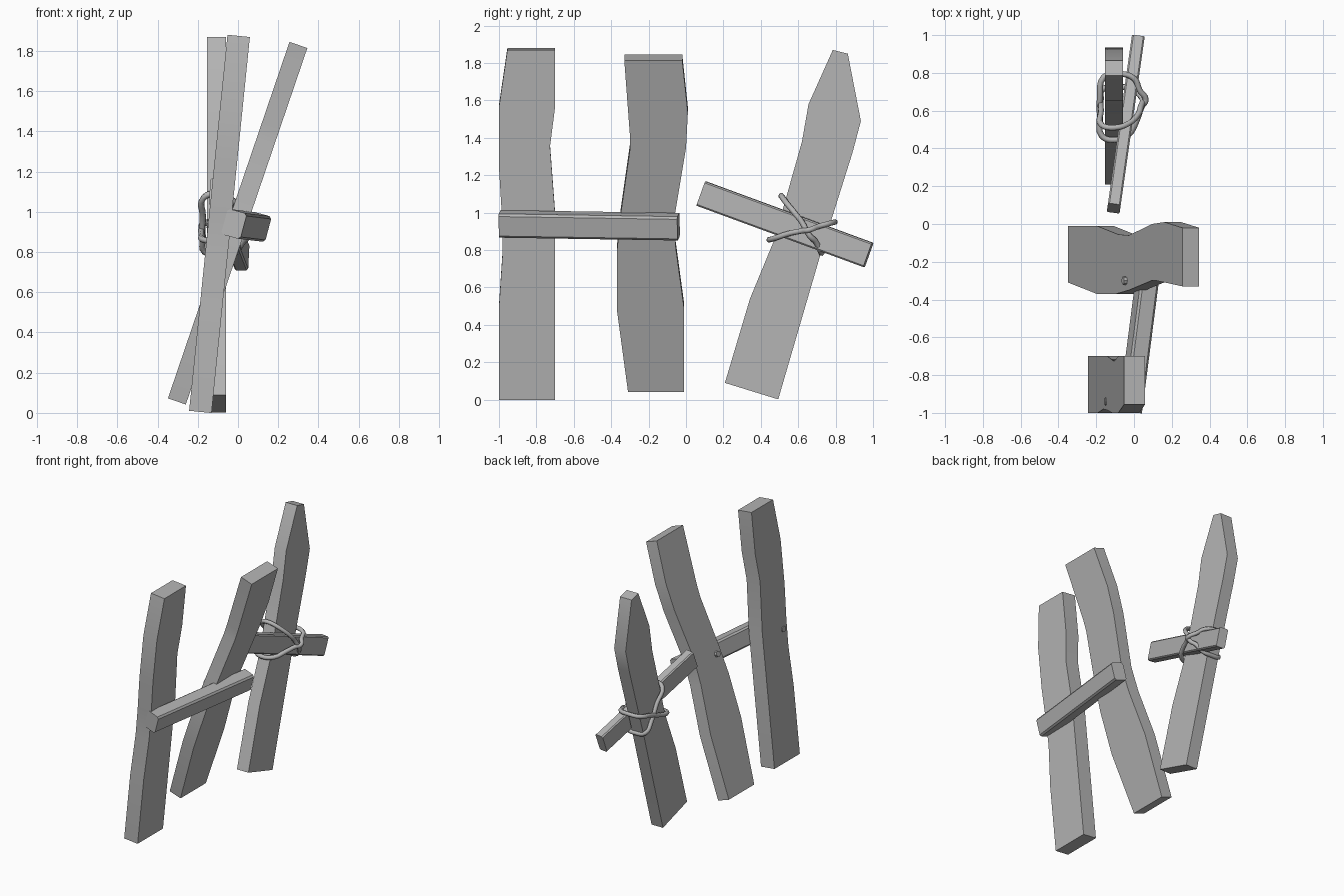
import bpy, bmesh, math
from mathutils import Vector, Matrix

if "Cube" in bpy.data.objects:
    bpy.data.objects.remove(bpy.data.objects["Cube"])

# Weathered dark grey shared by every part
grey = bpy.data.materials.new("weathered_grey")
grey.diffuse_color = (0.46, 0.46, 0.46, 1)
grey.use_nodes = True
grey.node_tree.nodes["Principled BSDF"].inputs["Base Color"].default_value = grey.diffuse_color


def finish(ob):
    """Link, colour and smooth shallow angles."""
    bpy.context.collection.objects.link(ob)
    ob.data.materials.append(grey)
    if ob.type == 'MESH':
        bpy.ops.object.select_all(action='DESELECT')
        ob.select_set(True)
        bpy.context.view_layer.objects.active = ob
        bpy.ops.object.shade_smooth_by_angle(angle=math.radians(30))
    return ob


def add_mesh(name, bm):
    bmesh.ops.recalc_face_normals(bm, faces=bm.faces)
    me = bpy.data.meshes.new(name)
    bm.to_mesh(me)
    bm.free()
    return finish(bpy.data.objects.new(name, me))


def plank(name, outline, x_mid, slope, thick):
    """Extrude a (y, z) outline across a board leaning in x; x_mid is x at z = 0.94."""
    a = math.atan(slope)
    half = Vector((math.cos(a), 0, -math.sin(a))) * thick / 2
    bm = bmesh.new()
    sides = []
    for s in (-1, 1):
        sides.append([bm.verts.new(Vector((x_mid + (z - 0.94) * slope, y, z)) + half * s)
                      for y, z in outline])
    n = len(outline)
    bm.faces.new(sides[0])
    bm.faces.new(sides[1])
    for i in range(n):
        j = (i + 1) % n
        bm.faces.new((sides[0][i], sides[0][j], sides[1][j], sides[1][i]))
    return add_mesh(name, bm)


def rail(name, start, end, thick, height, roll, chamfer):
    """Beam between two points, its four long edges chamfered and its ends cut flat."""
    p, q = Vector(start), Vector(end)
    d = (q - p).normalized()
    side = d.cross(Vector((0, 0, 1))).normalized()
    rot = Matrix((side, d, side.cross(d))).transposed()
    rot = rot @ Matrix.Rotation(roll, 3, 'Y')
    bm = bmesh.new()
    bmesh.ops.create_cube(bm, size=1)
    for v in bm.verts:
        v.co = Vector((v.co.x * thick, v.co.y * (q - p).length, v.co.z * height))
    long_edges = [e for e in bm.edges if abs(e.verts[0].co.y - e.verts[1].co.y) > 0.1]
    bmesh.ops.bevel(bm, geom=long_edges, offset=chamfer, segments=1, affect='EDGES')
    for v in bm.verts:
        v.co = (p + q) / 2 + rot @ v.co
    return add_mesh(name, bm)


def rope(name, p, q, section):
    """Closed rope loop; section gives (fraction from p to q, x, z offset)."""
    cu = bpy.data.curves.new(name, 'CURVE')
    cu.dimensions = '3D'
    cu.bevel_depth = 0.016
    cu.bevel_resolution = 1
    cu.resolution_u = 4
    sp = cu.splines.new('BEZIER')
    sp.bezier_points.add(len(section) - 1)
    for bp, (f, x, dz) in zip(sp.bezier_points, section):
        bp.co = (x, p[0] + (q[0] - p[0]) * f, p[1] + (q[1] - p[1]) * f + dz)
        bp.handle_left_type = bp.handle_right_type = 'AUTO'
    sp.use_cyclic_u = True
    finish(bpy.data.objects.new(name, cu))


def nail(name, loc, slope):
    bm = bmesh.new()
    bmesh.ops.create_cone(bm, cap_ends=True, segments=8, radius1=0.022, radius2=0.022, depth=0.04)
    m = Matrix.Translation(loc) @ Matrix.Rotation(math.pi / 2 + math.atan(slope), 4, 'Y')
    bmesh.ops.transform(bm, matrix=m, verts=bm.verts)
    add_mesh(name, bm)


# Three upright boards
plank("front_plank", [(-1, .005), (-.7, .005), (-.7, 1.0), (-.727, 1.36), (-.7, 1.57), (-.7, 1.875),
                      (-.955, 1.875), (-1, 1.57), (-1, 1.25), (-.985, 1.0), (-.98, .8), (-1, .5)],
      -0.092, 0.102, 0.112)
plank("middle_plank", [(-.31, .057), (-.01, .057), (-.01, .5), (-.055, .83), (-.06, 1.0), (0, 1.36),
                       (.01, 1.55), (-.02, 1.83), (-.33, 1.83), (-.3, 1.43), (-.3, 1.35),
                       (-.35, 1.0), (-.37, .8), (-.37, .5)],
      -0.003, 0.341, 0.094)
plank("back_plank", [(.208, .09), (.493, .002), (.72, .78), (.89, 1.32), (.935, 1.49), (.865, 1.85),
                     (.785, 1.87), (.655, 1.58), (.62, 1.38), (.47, .85), (.342, .54)],
      -0.107, 0, 0.095)

# Cross rails
rail("front_rail", (-.02, -.995, .94), (.103, -.04, .925), 0.1, 0.132, math.radians(15), 0.012)
rail("back_rail", (-.107, .083, 1.102), (.02, .975, .774), 0.068, 0.138, 0, 0.008)

# Rope lashing, two crossing loops
rope("steep_rope", (.51, 1.09), (.725, .785),
     [(0, -.1, 0), (.1, -.03, 0), (.35, .025, .01), (.5, .035, .015), (.7, .045, 0), (.85, .02, .015),
      (.97, -.02, 0), (1, -.09, 0), (.95, -.165, 0), (.7, -.175, -.01), (.4, -.175, .01),
      (.06, -.17, 0)])
rope("level_rope", (.445, .855), (.795, .95),
     [(0, -.1, 0), (.08, -.03, 0), (.3, .015, .005), (.5, .04, 0), (.61, .062, -.005), (.75, .03, 0),
      (.93, 0, 0), (1, -.08, 0), (.95, -.16, 0), (.65, -.18, .005), (.35, -.18, -.005), (.06, -.17, 0)])

# Nail heads on the back of the boards
nail("front_nail", (-.134, -.94, .94), 0.102)
nail("middle_nail", (-.04, -.3, .97), 0.341)
